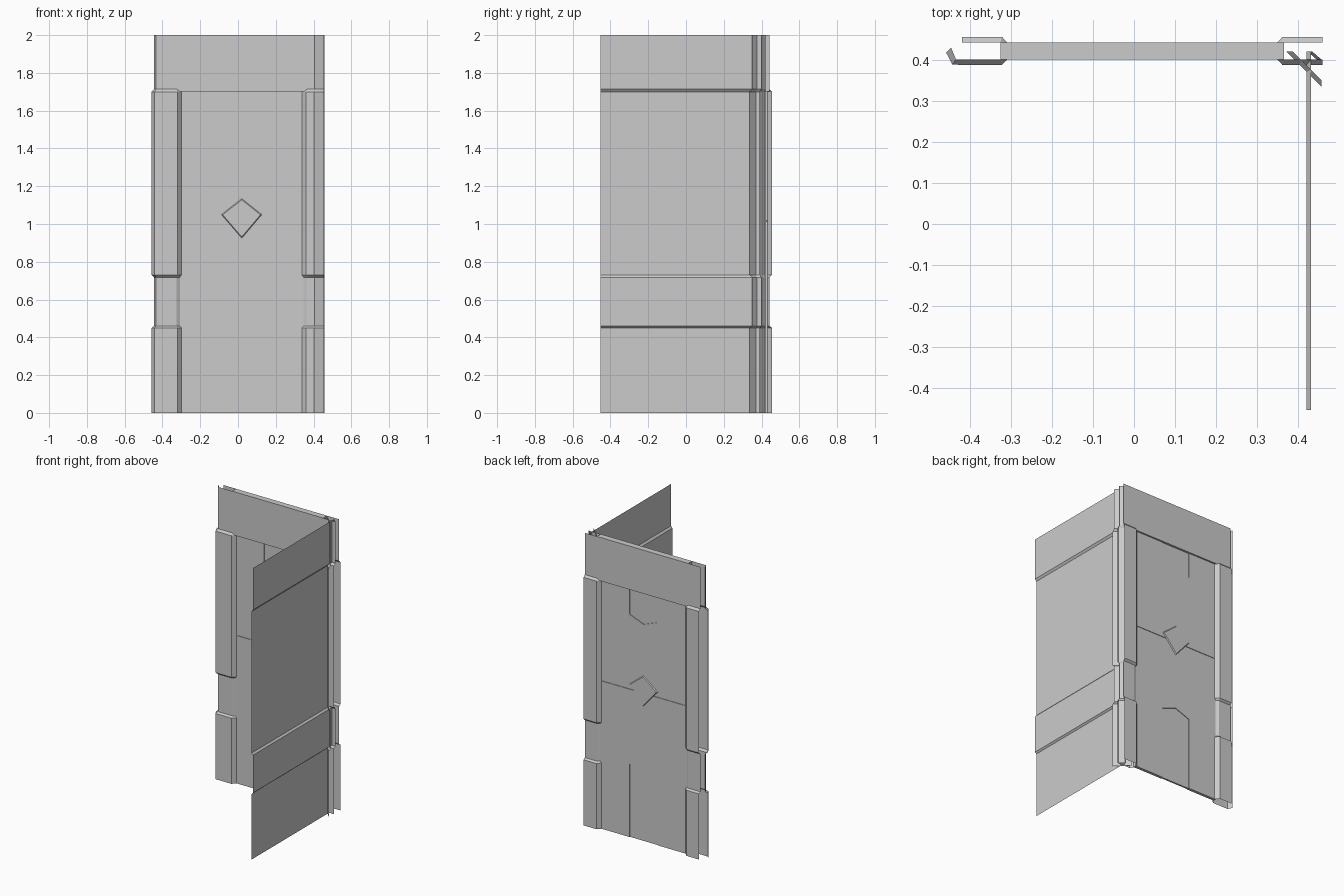
import bpy, bmesh

if "Cube" in bpy.data.objects:
    bpy.data.objects.remove(bpy.data.objects["Cube"])

CX, CY = 0.02, 0.421          # centre of the door wall in plan
# height levels: 1 = bulged plan outline, 0 = recessed plan outline
LEVELS = [(0, 1), (0.45, 1), (0.46, 0), (0.718, 0), (0.73, 1),
          (1.70, 1), (1.714, 0), (2.0, 0)]


def make(name, verts, faces):
    me = bpy.data.meshes.new(name)
    me.from_pydata(verts, [], faces)
    me.update()
    ob = bpy.data.objects.new(name, me)
    bpy.context.collection.objects.link(ob)
    return ob


def loft(name, bulge, recess):
    """Open sheet following two plan outlines, swapped by height."""
    n = len(bulge)
    verts = [(*(bulge if t else recess)[i], z) for z, t in LEVELS for i in range(n)]
    faces = [(k * n + i, k * n + i + 1, (k + 1) * n + i + 1, (k + 1) * n + i)
             for k in range(len(LEVELS) - 1) for i in range(n - 1)]
    return make(name, verts, faces)


def prism(name, outline, y0, y1, y_mid=None, grow=1.0):
    """Solid from an x-z outline; an optional wider middle gives bevelled rims."""
    rings = [(y0, 1.0), (y1, 1.0)]
    if y_mid:
        rings = [(y0, 1.0), (CY - y_mid, grow), (CY + y_mid, grow), (y1, 1.0)]
    n = len(outline)
    mx = sum(p[0] for p in outline) / n
    mz = sum(p[1] for p in outline) / n
    verts = [(mx + (x - mx) * s, y, mz + (z - mz) * s) for y, s in rings for x, z in outline]
    faces = [(r * n + i, r * n + (i + 1) % n, (r + 1) * n + (i + 1) % n, (r + 1) * n + i)
             for r in range(len(rings) - 1) for i in range(n)]
    faces += [tuple(range(n)), tuple(range(len(verts) - n, len(verts)))]
    ob = make(name, verts, faces)
    bm = bmesh.new()
    bm.from_mesh(ob.data)
    bmesh.ops.recalc_face_normals(bm, faces=bm.faces)
    bm.to_mesh(ob.data)
    bm.free()
    return ob


def rect(x0, x1, z0, z1):
    return [(x0, z0), (x1, z0), (x1, z1), (x0, z1)]


def flip_x(pts):
    return [(2 * CX - x, y) for x, y in reversed(pts)]


def flip_y(pts):
    return [(x, 2 * CY - y) for x, y in reversed(pts)]


# Door frame pillars, mirrored to both sides and both faces of the wall
bulge = [(-0.418, 0.387), (-0.321, 0.387), (-0.299, 0.411)]
recess = [(-0.418, 0.400), (-0.325, 0.400), (-0.308, 0.411)]
wrap_b = [(-0.457, 0.417), (-0.442, 0.388)]
wrap_r = [(-0.445, 0.429), (-0.433, 0.400)]
loft("front_left_pillar", wrap_b + bulge, wrap_r + recess)
loft("front_right_pillar", flip_x(bulge), flip_x(recess))
loft("back_left_pillar", flip_y(bulge), flip_y(recess))
loft("back_right_pillar", flip_y(flip_x(bulge)), flip_y(flip_x(recess)))

# Side wall sheet and the corner covers
loft("side_wall", [(0.420, 0.42), (0.420, -0.453)], [(0.431, 0.42), (0.431, -0.453)])
loft("corner_cover", [(0.370, 0.420), (0.456, 0.334)], [(0.386, 0.420), (0.456, 0.350)])
loft("corner_return", [(0.424, 0.418), (0.456, 0.390)], [(0.433, 0.420), (0.456, 0.400)])

# Lintel over the door
prism("lintel", rect(-0.325, 0.365, 1.702, 2.0), 0.400, 2 * CY - 0.400)

# Door panel with recessed pentagons and a centre seam on both faces
F, B = 0.411, 2 * CY - 0.411
door = prism("door", rect(-0.308, 0.348, 0, 1.71), F, B)
L, R, D = -0.089, 0.127, 0.004
cuts = {
    "lower_recess": [(L, -0.1), (R, -0.1), (R, 0.50), (CX, 0.54), (L, 0.50)],
    "upper_recess": [(L, 1.8), (L, 1.527), (CX, 1.485), (R, 1.527), (R, 1.8)],
    "seam": rect(-0.4, 0.44, 1.013, 1.019),
}
for name, outline in cuts.items():
    for side, y0, y1 in (("front", F - 0.02, F + D), ("back", B - D, B + 0.02)):
        cutter = prism(f"{name}_{side}_cutter", outline, y0, y1)
        cutter.hide_render = True
        cutter.hide_set(True)
        mod = door.modifiers.new(name + side, 'BOOLEAN')
        mod.operation = 'DIFFERENCE'
        mod.solver = 'EXACT'
        mod.object = cutter

# Raised diamond boss through the door
diamond = [(CX, 0.932), (0.119, 1.049), (CX, 1.128), (-0.081, 1.049)]
prism("door_diamond", diamond, F - 0.006, B + 0.006, 0.010, 1.07)
